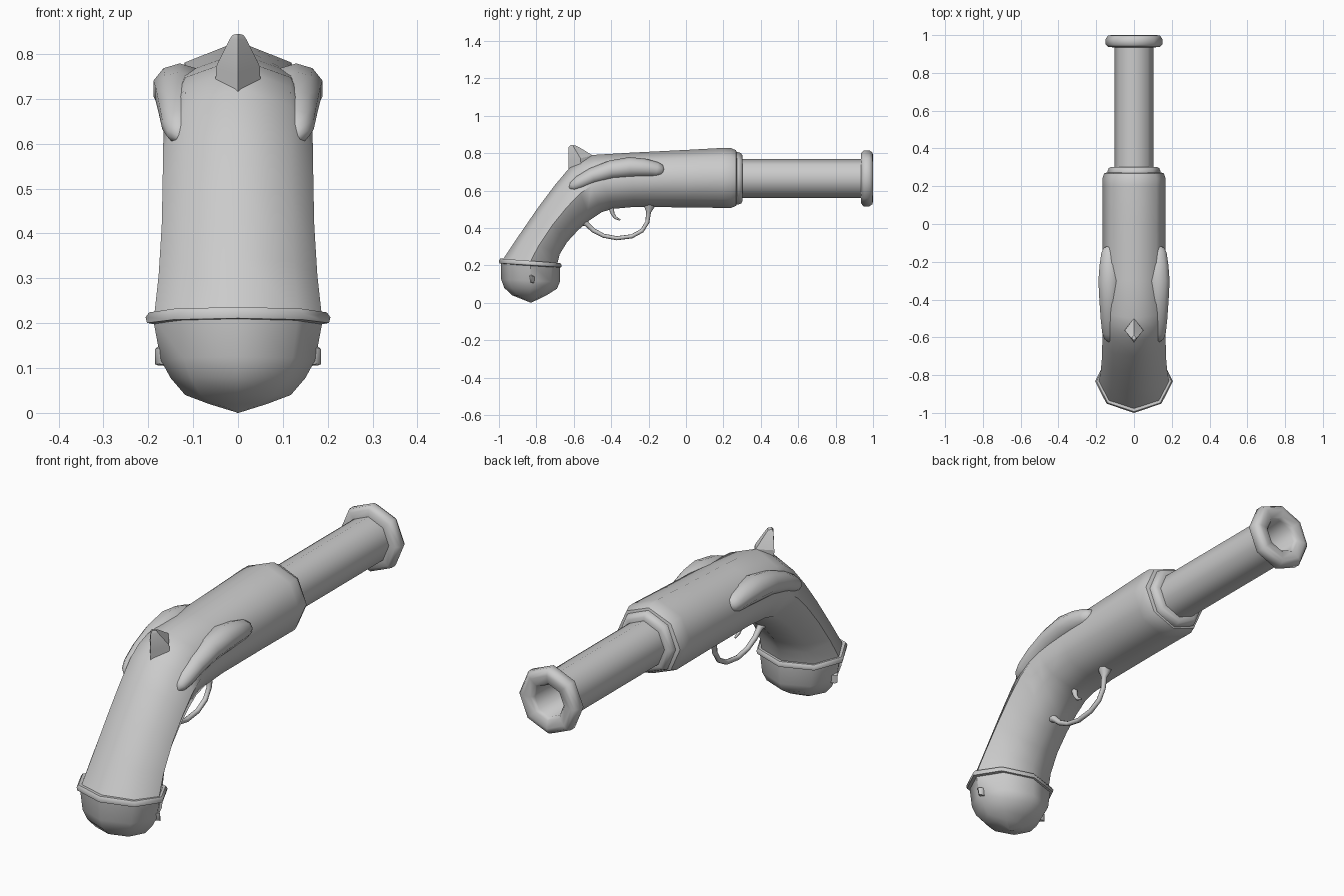
import bpy, bmesh, math
from mathutils import Vector


def loft(name, rows, sides=8, x=0.0, mirror=False, angle=50):
    """Skin elliptical rings; each row = (y1, z1, y2, z2, half_width in x)."""
    bm = bmesh.new()
    rings = []
    for y1, z1, y2, z2, w in rows:
        p, q = Vector((x, y1, z1)), Vector((x, y2, z2))
        c, r = (p + q) / 2, (p - q) / 2
        ring = []
        for i in range(sides):
            a = 2 * math.pi * i / sides
            ring.append(bm.verts.new(c + r * math.cos(a) + Vector((w * math.sin(a), 0, 0))))
        rings.append(ring)
    for a, b in zip(rings, rings[1:]):
        for i in range(sides):
            j = (i + 1) % sides
            bm.faces.new((a[i], a[j], b[j], b[i]))
    bm.faces.new(rings[0])
    bm.faces.new(rings[-1])
    bmesh.ops.recalc_face_normals(bm, faces=bm.faces)
    mesh = bpy.data.meshes.new(name)
    bm.to_mesh(mesh)
    bm.free()
    obj = bpy.data.objects.new(name, mesh)
    bpy.context.collection.objects.link(obj)
    if mirror:
        obj.modifiers.new("Mirror", 'MIRROR')
    bpy.ops.object.select_all(action='DESELECT')
    obj.select_set(True)
    bpy.context.view_layer.objects.active = obj
    bpy.ops.object.shade_smooth_by_angle(angle=math.radians(angle))
    return obj


def lathe(name, profile, zc):
    """Octagonal turned part along y; profile = (y, radius)."""
    return loft(name, [(y, zc + r, y, zc - r, r) for y, r in profile])


def tube(name, path, width=None, **kw):
    """Tube along a path in the y-z plane; path = (y, z, radius)."""
    rows = []
    for i, (y, z, r) in enumerate(path):
        a, b = path[max(i - 1, 0)], path[min(i + 1, len(path) - 1)]
        t = Vector((b[0] - a[0], b[1] - a[1])).normalized()
        n = Vector((-t.y, t.x)) * r
        rows.append((y + n.x, z + n.y, y - n.x, z - n.y, r * (width or 1)))
    return loft(name, rows, **kw)


# Barrel with flared muzzle and hollow bore
lathe("barrel", [(0.2, 0.104), (0.935, 0.104), (0.937, 0.135), (0.95, 0.15), (0.98, 0.15),
                 (0.997, 0.138), (1.0, 0.12), (0.995, 0.085), (0.98, 0.073), (0.6, 0.07)], 0.665)

# Collar where the barrel enters the stock
lathe("barrel_collar", [(0.2, 0.14), (0.28, 0.14), (0.295, 0.134), (0.303, 0.12), (0.303, 0.1)], 0.665)

# Stock and curved grip in one piece
loft("stock_and_grip", [
    (0.275, 0.79, 0.275, 0.54, 0.135),
    (0.268, 0.815, 0.268, 0.518, 0.158),
    (0.24, 0.827, 0.24, 0.507, 0.168),
    (0.20, 0.828, 0.20, 0.507, 0.168),
    (0.00, 0.817, 0.00, 0.510, 0.167),
    (-0.30, 0.802, -0.28, 0.512, 0.167),
    (-0.50, 0.79, -0.39, 0.502, 0.166),
    (-0.56, 0.768, -0.45, 0.485, 0.166),
    (-0.62, 0.725, -0.51, 0.445, 0.167),
    (-0.70, 0.63, -0.575, 0.39, 0.168),
    (-0.79, 0.51, -0.635, 0.325, 0.17),
    (-0.90, 0.35, -0.675, 0.26, 0.177),
    (-0.98, 0.23, -0.69, 0.20, 0.187)])

# Butt cap
loft("butt_cap", [
    (-0.99, 0.225, -0.675, 0.20, 0.19),
    (-0.988, 0.125, -0.675, 0.11, 0.172),
    (-0.972, 0.08, -0.69, 0.075, 0.15),
    (-0.93, 0.04, -0.745, 0.04, 0.118),
    (-0.88, 0.02, -0.785, 0.02, 0.065),
    (-0.835, 0.002, -0.83, 0.0, 0.003)])

# Band around the grip
loft("grip_band", [
    (-0.975, 0.235, -0.69, 0.21, 0.183),
    (-0.993, 0.236, -0.672, 0.212, 0.198),
    (-1.0, 0.225, -0.665, 0.201, 0.206),
    (-0.998, 0.211, -0.667, 0.19, 0.203),
    (-0.975, 0.207, -0.69, 0.186, 0.18)])

# Rounded side plates, mirrored
tube("side_plate", [(-0.622, 0.612, 0.008), (-0.605, 0.622, 0.026), (-0.57, 0.642, 0.037),
                    (-0.50, 0.677, 0.044), (-0.40, 0.710, 0.051), (-0.30, 0.723, 0.056),
                    (-0.22, 0.720, 0.050), (-0.155, 0.711, 0.041), (-0.128, 0.707, 0.03),
                    (-0.117, 0.706, 0.01)], width=1.1, sides=10, x=0.13, mirror=True)

# Small studs on the sides of the butt cap, mirrored
loft("butt_stud", [(-0.832, 0.108, -0.828, 0.108, 0.006), (-0.832, 0.112, -0.812, 0.105, 0.02),
                   (-0.84, 0.145, -0.81, 0.14, 0.02), (-0.832, 0.152, -0.828, 0.15, 0.008)],
     x=0.165, mirror=True)

# Hammer: four-sided spike
loft("hammer", [(-0.628, 0.71, -0.495, 0.76, 0.05), (-0.628, 0.755, -0.50, 0.788, 0.049),
                (-0.628, 0.832, -0.572, 0.832, 0.019), (-0.615, 0.845, -0.59, 0.84, 0.012)],
     sides=4, angle=30)

# Trigger guard with flared ends
tube("trigger_guard", [(-0.195, 0.525, 0.03), (-0.197, 0.507, 0.025), (-0.2, 0.485, 0.013),
                       (-0.207, 0.43, 0.011), (-0.235, 0.385, 0.011), (-0.29, 0.355, 0.011),
                       (-0.37, 0.345, 0.011), (-0.44, 0.358, 0.011), (-0.495, 0.387, 0.012),
                       (-0.53, 0.42, 0.014), (-0.55, 0.435, 0.025), (-0.57, 0.45, 0.03)])

# Trigger
tube("trigger", [(-0.4, 0.525, 0.016), (-0.398, 0.50, 0.013), (-0.392, 0.475, 0.01),
                 (-0.378, 0.455, 0.008), (-0.352, 0.442, 0.004)])
